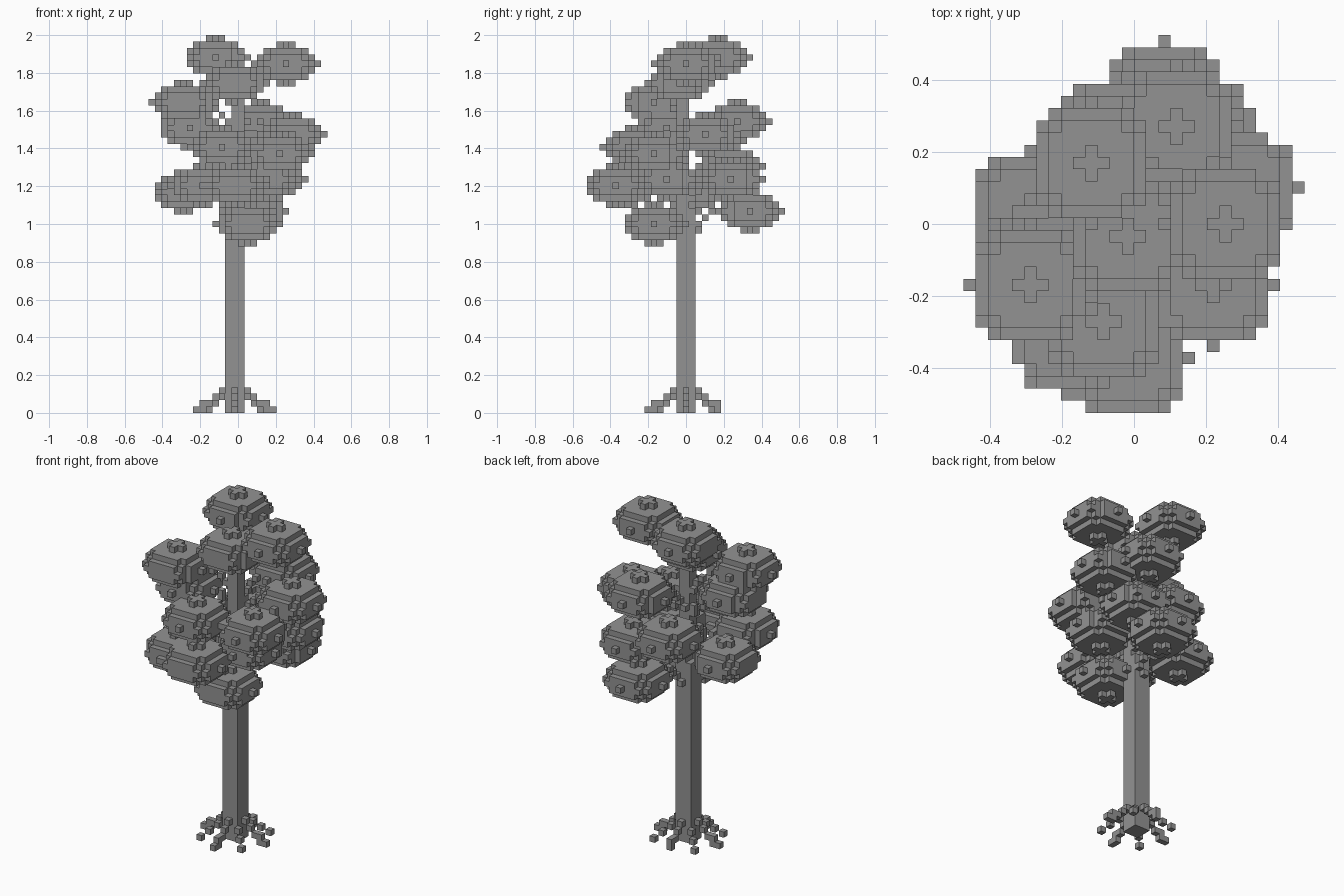
import bpy, bmesh, random
from mathutils import Vector

random.seed(4)
V = 2 / 59                      # edge of one cube
cube = bpy.data.objects.get("Cube")
if cube:
    bpy.data.objects.remove(cube, do_unlink=True)

grey = bpy.data.materials.new("plain_grey")
grey.use_nodes = True
tone = (0.29, 0.29, 0.29, 1)
grey.diffuse_color = tone
grey.node_tree.nodes["Principled BSDF"].inputs["Base Color"].default_value = tone


def build(name, cells):
    """Turn a set of grid cells into a mesh of their exposed faces."""
    bm = bmesh.new()
    verts = {}

    def vert(p):
        if p not in verts:
            verts[p] = bm.verts.new((p[0] * V, (p[1] - 0.5) * V, p[2] * V))
        return verts[p]

    for c in sorted(cells):
        for axis in range(3):
            u, w = (axis + 1) % 3, (axis + 2) % 3
            for side in (0, 1):
                n = list(c)
                n[axis] += 2 * side - 1
                if tuple(n) in cells:
                    continue
                loop = []
                for du, dw in ((0, 0), (1, 0), (1, 1), (0, 1)):
                    p = list(c)
                    p[axis] += side
                    p[u] += du
                    p[w] += dw
                    loop.append(vert(tuple(p)))
                bm.faces.new(loop if side else loop[::-1])
    mesh = bpy.data.meshes.new(name)
    bm.to_mesh(mesh)
    bm.free()
    mesh.materials.append(grey)
    obj = bpy.data.objects.new(name, mesh)
    bpy.context.collection.objects.link(obj)


def box(xs, ys, zs):
    return {(x, y, z) for x in range(*xs) for y in range(*ys) for z in range(*zs)}


def leaf_ball(cx, cy, cz, blunt):
    """Flattened ball of cubes with a ragged rim; blunt lists sides without a tip."""
    out = set()
    tips = {(-5, 0): "W", (5, 0): "E", (0, -5): "S", (0, 5): "N"}
    for x, y, z in box((-5, 6), (-5, 6), (-3, 4)):
        r2 = x * x + y * y
        inside = r2 / 25 + z * z / 9.61 <= 1
        ragged = r2 == 25 and x * y != 0 and random.random() < 0.2
        if inside and not ragged and tips.get((x, y), "-") not in blunt:
            out.add((cx + x, cy + y, cz + z))
    return out


def line(a, b):
    a, b = Vector(a), Vector(b)
    n = max(1, int(max(abs(t) for t in b - a)))
    return {tuple(round(t) for t in a.lerp(b, i / n)) for i in range(n + 1)}


# Foliage: centres of the leaf balls, from the crown downwards
balls = [(-4, 5, 55, "W"), (7, 0, 54, ""), (-1, -1, 51, "S"), (-9, -5, 48, "S"),
         (3, 8, 45, ""), (-8, -3, 44, "W"), (8, 3, 43, ""), (-3, -8, 41, ""),
         (6, -5, 40, ""), (-2, 7, 38, ""), (5, 7, 36, ""), (4, -3, 36, ""),
         (-9, 1, 34, "W"), (-6, -9, 35, ""), (-1, -11, 35, "S"),
         (2, 10, 31, ""), (1, -5, 29, "S")]
foliage = set()
for ball in balls:
    foliage |= leaf_ball(*ball)
build("foliage", foliage)

# Trunk, slimmer inside the crown
build("trunk", box((-2, 1), (-1, 2), (0, 32)) | box((-1, 1), (-1, 1), (32, 51)))

# Branches rise from the trunk, then level out into each leaf ball
branches = set()
for x, y, z, blunt in balls:
    knee = (-1 + 0.4 * (x + 1), 0.4 * y, z)
    branches |= line((-1, 0, min(z - 5, 50)), knee) | line(knee, (x, y, z))
build("branches", branches)

# Roots stepping down to the ground on eight sides
straight = [(2, 3), (3, 2), (4, 1), (5, 1), (5, 0), (6, 0)]
diagonal = [(2, 2), (3, 1), (4, 0)]
roots = set()
for dx in (-1, 0, 1):
    for dy in (-1, 0, 1):
        if dx or dy:
            for r, z in diagonal if dx and dy else straight:
                roots.add((-1 + dx * r, min(dy * r, 5), z))
build("roots", roots)
